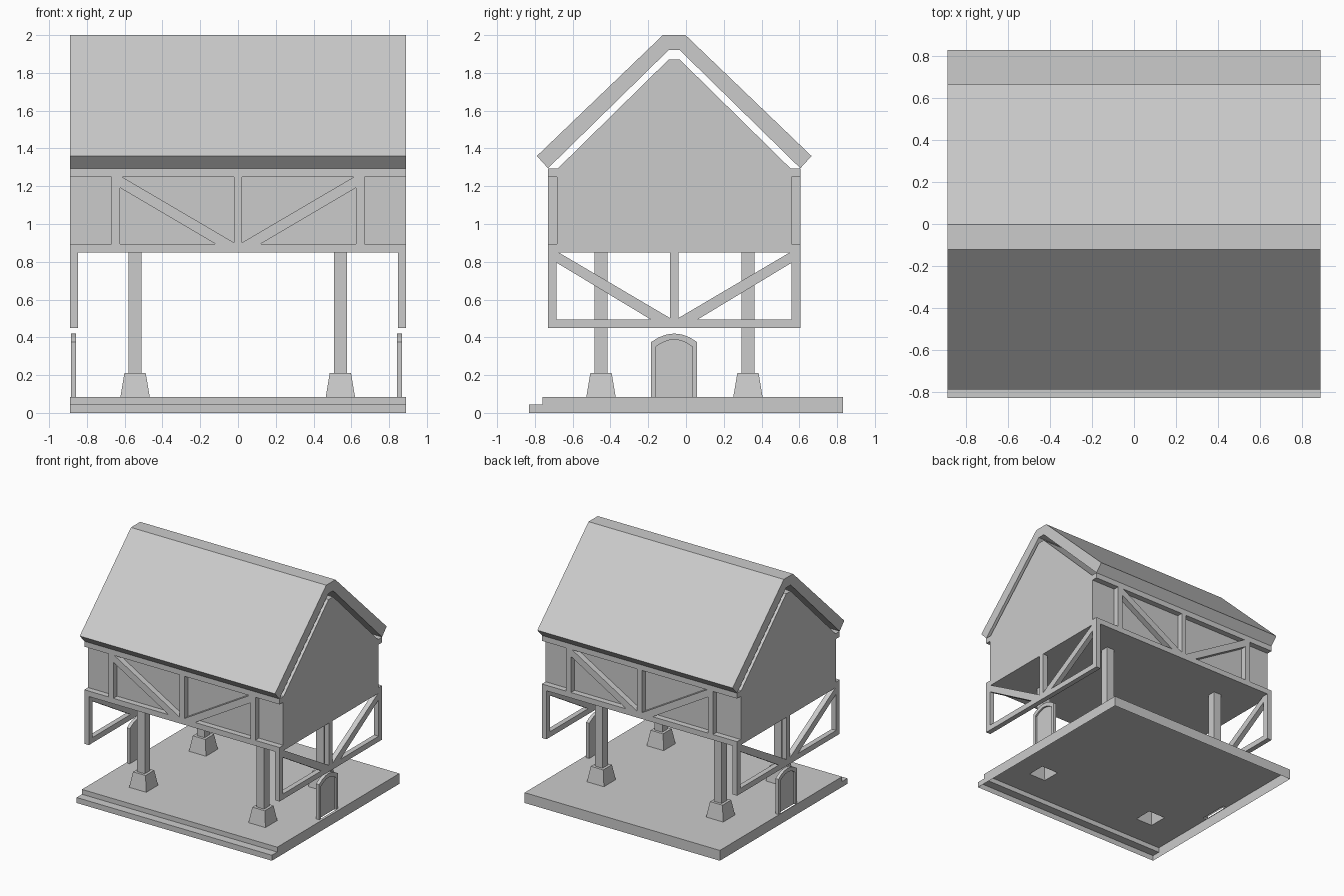
import bpy, bmesh

if "Cube" in bpy.data.objects:
    bpy.data.objects.remove(bpy.data.objects["Cube"])

grey = bpy.data.materials.new("plain grey")
grey.use_nodes = True
grey.diffuse_color = (0.6, 0.6, 0.6, 1)
grey.node_tree.nodes["Principled BSDF"].inputs["Base Color"].default_value = (0.6, 0.6, 0.6, 1)

MID = -0.0625      # y of the ridge
END = 0.89         # half length along x
FLOOR = 0.085      # top of the base
DECK = 0.85        # underside of the house


def finish(name, bm):
    mesh = bpy.data.meshes.new(name)
    bm.to_mesh(mesh)
    bm.free()
    mesh.materials.append(grey)
    obj = bpy.data.objects.new(name, mesh)
    bpy.context.collection.objects.link(obj)
    return obj


def drop_level(bm, z):
    """Open a shell by removing the faces lying flat at height z."""
    flat = [f for f in bm.faces if all(abs(v.co.z - z) < 1e-4 for v in f.verts)]
    bmesh.ops.delete(bm, geom=flat, context='FACES')


def prism(name, pts, axis, a, b, open_levels=()):
    """Extrude a (horizontal, z) outline from a to b along x or y."""
    bm = bmesh.new()
    place = (lambda p: (a, p[0], p[1])) if axis == 'x' else (lambda p: (p[0], a, p[1]))
    face = bm.faces.new([bm.verts.new(place(p)) for p in pts])
    out = bmesh.ops.extrude_face_region(bm, geom=[face], use_keep_orig=True)
    move = (b - a, 0, 0) if axis == 'x' else (0, b - a, 0)
    bmesh.ops.translate(bm, vec=move, verts=[g for g in out['geom'] if isinstance(g, bmesh.types.BMVert)])
    bmesh.ops.recalc_face_normals(bm, faces=bm.faces)
    for z in open_levels:
        drop_level(bm, z)
    return finish(name, bm)


def box(name, x, y, z, top_scale=1, open_bottom=False):
    """Box from three (low, high) ranges, optionally tapered."""
    bm = bmesh.new()
    bmesh.ops.create_cube(bm, size=1)
    for v in bm.verts:
        k = top_scale if v.co.z > 0 else 1
        v.co = [(r[0] + r[1]) / 2 + c * s * (r[1] - r[0])
                for r, c, s in zip((x, y, z), v.co, (k, k, 1))]
    if open_bottom:
        drop_level(bm, z[0])
    return finish(name, bm)


def span(c, w):
    return (c - w / 2, c + w / 2)


def mirrored(half):
    """Close a half outline about the ridge line."""
    return [(MID + u, z) for u, z in half] + [(MID - u, z) for u, z in reversed(half)]


# Base: hollow stepped plinth
step = [(0.83, 0), (0.83, FLOOR), (-0.76, FLOOR), (-0.76, 0.045), (-0.83, 0.045), (-0.83, 0)]
prism("base_plinth", step, 'x', -END, END, open_levels=(0, FLOOR))

# Footprints standing on the base
foot_x, foot_y, foot_w = (-0.545, 0.542), (-0.45, 0.328), 0.155
doors = {"right": (-0.857, -0.884), "left": (0.841, 0.869)}   # inner, outer x
door_half = 0.122
holes = [(span(x, foot_w), span(foot_y[0], foot_w)) for x in foot_x]
holes += [(tuple(sorted(d)), span(MID, 2 * door_half)) for d in doors.values()]

# Floor sheet with openings under the front feet and the doors
bm = bmesh.new()
xs = sorted({-END, END} | {v for h in holes for v in h[0]})
ys = sorted({-0.76, 0.83} | {v for h in holes for v in h[1]})
grid = [[bm.verts.new((x, y, FLOOR)) for y in ys] for x in xs]
for i in range(len(xs) - 1):
    for j in range(len(ys) - 1):
        cx, cy = (xs[i] + xs[i + 1]) / 2, (ys[j] + ys[j + 1]) / 2
        if not any(h[0][0] < cx < h[0][1] and h[1][0] < cy < h[1][1] for h in holes):
            bm.faces.new((grid[i][j], grid[i + 1][j], grid[i + 1][j + 1], grid[i][j + 1]))
bmesh.ops.dissolve_limit(bm, angle_limit=0.01, verts=bm.verts, edges=bm.edges)
finish("base_floor", bm)

# Stone feet and posts
for x, sx in zip(foot_x, ("right", "left")):
    for y, sy in zip(foot_y, ("front", "back")):
        box(f"{sy}_{sx}_foot", span(x, foot_w), span(y, foot_w), (FLOOR, 0.21), 0.73, sy == "front")
        box(f"{sy}_{sx}_post", span(x, 0.07), span(y, 0.07), (0.21, DECK))


# Arched doors with recessed panels
def arch(half, spring, top, n=6):
    curve = [(-1 + 2 * i / n) for i in range(n + 1)]
    return ([(MID - half, FLOOR)]
            + [(MID + half * t, spring + (top - spring) * (1 - t * t)) for t in curve]
            + [(MID + half, FLOOR)])


for side, (inner, outer) in doors.items():
    rim = arch(door_half, 0.375, 0.42)
    hollow = arch(door_half - 0.025, 0.35, 0.388)
    prism(f"{side}_door_rim", rim + hollow[::-1], 'x', inner, outer, open_levels=(FLOOR,))
    prism(f"{side}_door_panel", hollow, 'x', inner, inner + (outer - inner) * 0.5, open_levels=(FLOOR,))

# House body with sill beam, wall plate and gabled attic
body = [(0.668, DECK), (0.668, 0.895), (0.62, 0.895), (0.62, 1.25),
        (0.668, 1.25), (0.668, 1.295), (0.615, 1.295), (0.03, 1.87)]
prism("house_body", mirrored(body), 'x', -END, END)

# Roof shell
prism("roof", mirrored([(0.668, 1.295), (0.727, 1.36), (0.06, 2.0)])
      + [(MID - 0.03, 1.92), (MID + 0.03, 1.92)], 'x', -END, END)

# Timber framing on the long walls
brace = [(0.625, 1.192), (0.625, 1.25), (0.615, 1.25), (0.022, 0.902), (0.022, 0.895), (0.12, 0.895)]
for side, s in (("front", -1), ("back", 1)):
    a, b = MID + s * 0.62, MID + s * 0.668
    depth = (min(a, b), max(a, b))
    for label, x in (("right", -0.647), ("middle", 0), ("left", 0.647)):
        box(f"{side}_{label}_stud", span(x, 0.044), depth, (0.895, 1.25))
    for label, k in (("right", -1), ("left", 1)):
        prism(f"{side}_{label}_brace", [(k * x, z) for x, z in brace], 'y', a, b)

# Open frames hanging under both ends
strut = [(0.622, 0.795), (0.622, DECK), (0.613, DECK), (0.022, 0.502), (0.022, 0.495), (0.125, 0.495)]
for side, s in (("right", -1), ("left", 1)):
    a, b = s * 0.848, s * END
    depth = (min(a, b), max(a, b))
    box(f"{side}_hanging_beam", depth, span(MID, 1.336), (0.45, 0.495))
    box(f"{side}_hanging_middle_stud", depth, span(MID, 0.044), (0.495, DECK))
    for label, k in (("front", -1), ("back", 1)):
        box(f"{side}_hanging_{label}_stud", depth, span(MID + k * 0.645, 0.046), (0.495, DECK))
        prism(f"{side}_hanging_{label}_strut", [(MID + k * u, z) for u, z in strut], 'x', a, b)
